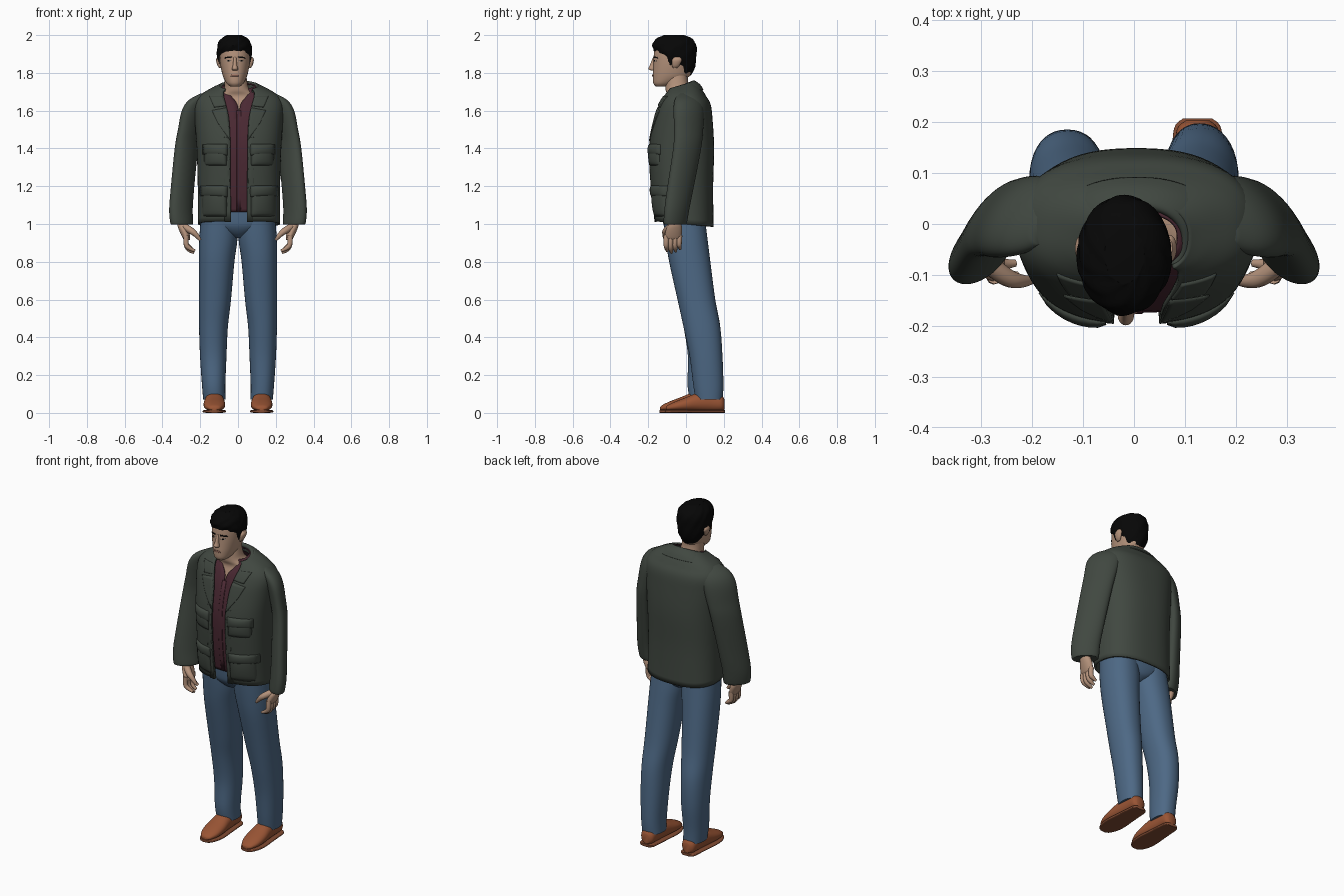
import bpy, bmesh, math
from mathutils import Vector

cube = bpy.data.objects.get("Cube")
if cube:
    bpy.data.objects.remove(cube, do_unlink=True)


def material(name, rgb):
    m = bpy.data.materials.new(name)
    m.use_nodes = True
    m.diffuse_color = (*rgb, 1)
    bsdf = m.node_tree.nodes["Principled BSDF"]
    bsdf.inputs["Base Color"].default_value = (*rgb, 1)
    bsdf.inputs["Roughness"].default_value = 0.8
    return m


JACKET = material("olive_cloth", (0.052, 0.064, 0.052))
SHIRT = material("maroon_cloth", (0.07, 0.022, 0.033))
JEANS = material("blue_denim", (0.075, 0.14, 0.235))
SKIN = material("skin", (0.46, 0.29, 0.2))
HAIR = material("black_hair", (0.002, 0.002, 0.002))
LEATHER = material("brown_leather", (0.32, 0.09, 0.035))
SOLE = material("brown_sole", (0.22, 0.07, 0.032))
LIP = material("lips", (0.33, 0.16, 0.12))
EYE = material("eye_white", (0.4, 0.33, 0.28))


def make(name, verts, faces, mat, recalc=True, thick=0):
    mesh = bpy.data.meshes.new(name)
    mesh.from_pydata(verts, [], faces)
    bm = bmesh.new()
    bm.from_mesh(mesh)
    bmesh.ops.remove_doubles(bm, verts=bm.verts, dist=0.0001)
    if recalc:
        bmesh.ops.recalc_face_normals(bm, faces=bm.faces)
    bm.to_mesh(mesh)
    bm.free()
    mesh.materials.append(mat)
    for p in mesh.polygons:
        p.use_smooth = True
    mesh.set_sharp_from_angle(angle=math.radians(50))
    ob = bpy.data.objects.new(name, mesh)
    bpy.context.collection.objects.link(ob)
    if thick:
        mod = ob.modifiers.new("thickness", "SOLIDIFY")
        mod.thickness, mod.offset = thick, 0


def dense(rows, n=5):
    """Smooth spline through the rows of a profile."""
    vs = [Vector(r) for r in rows]
    out = []
    for i in range(len(vs) - 1):
        a, b, c, d = vs[max(i - 1, 0)], vs[i], vs[i + 1], vs[min(i + 2, len(vs) - 1)]
        for k in range(n):
            t = k / n
            out.append(b + (c - a) * (t / 2) + (a * 2 - b * 5 + c * 4 - d) * (t * t / 2)
                       + (b * 3 - a - c * 3 + d) * (t ** 3 / 2))
    return out + [vs[-1]]


def spow(v, e):
    return math.copysign(abs(v) ** e, v)


def loft(name, rows, mat, p=2.0, along="z", is_open=False, seg=40, thick=0, skew=0):
    """Rows: height, centre x, centre y, radius x, radius y [, front gap, tilt]."""
    rings = dense(rows)
    verts, faces = [], []
    for r in rings:
        h, cx, cy, rx, ry = r[:5]
        gap, tilt = (max(r[5], 0), r[6]) if is_open else (0, 0)
        start = math.asin(min(gap / rx, 1) ** (p / 2))
        for j in range(seg):
            a = start + (2 * math.pi - 2 * start) * j / (seg - 1 if is_open else seg)
            dx, dy = rx * spow(math.sin(a), 2 / p), -ry * spow(math.cos(a), 2 / p)
            x, y = cx + dx - skew * dy, cy + dy
            verts.append((x, y, h + tilt * dy) if along == "z" else (x, h, y))
    for i in range(len(rings) - 1):
        for j in range(seg - 1 if is_open else seg):
            k = (j + 1) % seg
            faces.append((i * seg + j, i * seg + k, (i + 1) * seg + k, (i + 1) * seg + j))
    if not is_open:
        faces += [tuple(range(seg)), tuple(range(len(verts) - seg, len(verts)))]
    make(name, verts, faces, mat, not is_open, thick)


def profile(rings, z):
    for a, b in zip(rings, rings[1:]):
        if a[0] <= z <= b[0]:
            return a.lerp(b, (z - a[0]) / (b[0] - a[0]))
    return rings[0] if z < rings[0][0] else rings[-1]


def patch(name, corners, rings, p, mat, side=1, lift=0.004, puff=0, n=8):
    """Four-cornered plate (x, z) laid on the front of a lofted body."""
    a, b, c, d = [Vector(q) for q in corners]
    verts = []
    for i in range(n + 1):
        for j in range(n + 1):
            u, v = i / n, j / n
            x, z = a.lerp(b, u).lerp(d.lerp(c, u), v)
            r = profile(rings, z)
            y = r[2] - r[4] * max(1 - abs(x / r[3]) ** p, 0) ** (1 / p)
            bulge = puff * (16 * u * (1 - u) * v * (1 - v)) ** 0.5
            verts.append((r[1] + side * x, y - lift - bulge, z))
    faces = [(i * (n + 1) + j, (i + 1) * (n + 1) + j, (i + 1) * (n + 1) + j + 1, i * (n + 1) + j + 1)
             for i in range(n) for j in range(n)]
    make(name, verts, faces, mat, True, 2 * lift)


def tube(name, points, radii, mat):
    cu = bpy.data.curves.new(name, "CURVE")
    cu.dimensions, cu.bevel_depth, cu.bevel_resolution, cu.use_fill_caps = "3D", 1, 3, True
    sp = cu.splines.new("NURBS")
    sp.points.add(len(points) - 1)
    sp.use_endpoint_u, sp.order_u = True, 3
    for q, co, r in zip(sp.points, points, radii):
        q.co, q.radius = (*co, 1), r
    ob = bpy.data.objects.new(name, cu)
    bpy.context.collection.objects.link(ob)
    cu.materials.append(mat)


# Jacket body with open front, folded collar, shirt below it
P = 2.5
C = 0.005
jacket = [(1.0, C, -.01, .212, .15, .042, -.1), (1.2, C, -.022, .212, .16, .045, 0),
          (1.4, C, -.024, .218, .167, .045, 0), (1.55, C, -.015, .228, .15, .052, 0),
          (1.63, C, -.007, .23, .132, .068, 0), (1.675, C, -.007, .205, .108, .08, 0),
          (1.71, C, -.012, .15, .085, .08, .1), (1.73, C, -.028, .1, .068, .07, .3)]
loft("jacket_body", jacket, JACKET, P, is_open=True, seg=64, thick=.012)
loft("jacket_collar", [(1.69, C, -.03, .094, .068, .07, .4), (1.722, C, -.033, .092, .066, .07, .4),
                       (1.726, C, -.031, .102, .074, .076, .4), (1.71, C, -.022, .134, .092, .088, .3),
                       (1.69, C, -.015, .164, .104, .1, .2)],
     JACKET, 2.2, is_open=True, seg=48, thick=.008)
shirt_gap = [0, 0, 0, 0, .008, .04, .05, .05]
shirt = [(z + (.05 if i == 0 else 0), x, y, rx - .02, ry - .02, g, t)
         for i, ((z, x, y, rx, ry, _, t), g) in enumerate(zip(jacket, shirt_gap))]
loft("shirt", shirt, SHIRT, P, is_open=True, seg=64, thick=.006)
patch("shirt_placket", [(-.012, 1.07), (.012, 1.07), (.012, 1.6), (-.012, 1.6)],
      dense(shirt), P, SHIRT, lift=.003)

# Neck and upper chest
loft("neck", [(1.52, C, -.02, .16, .115), (1.62, C, -.012, .16, .1), (1.675, 0, -.022, .12, .075),
              (1.71, -.006, -.042, .07, .066), (1.76, -.012, -.05, .06, .06),
              (1.82, -.015, -.045, .058, .06)], SKIN, 2.2)

# Pelvis, narrowing to the crotch between the legs
loft("jeans_seat", [(.925, 0, .0, .02, .05), (.945, 0, 0, .07, .085), (.98, 0, -.006, .16, .107),
                    (1.02, 0, -.01, .193, .113), (1.12, 0, -.015, .19, .115)], JEANS, 2.3)

rings = dense(jacket)
for s, label in ((1, "left_"), (-1, "right_")):
    # Lapels and pockets
    patch(label + "lapel", [(.045, 1.44), (.065, 1.615), (.142, 1.6), (.108, 1.53)], rings, P, JACKET, s, .005)
    patch(label + "collar_point", [(.068, 1.625), (.088, 1.675), (.155, 1.675), (.13, 1.617)],
          rings, P, JACKET, s, .006)
    patch(label + "placket", [(.043, 1.01), (.075, 1.01), (.078, 1.46), (.045, 1.46)], rings, P, JACKET, s, .003)
    for kind, x0, x1, z0, z1 in (("chest", .065, .185, 1.31, 1.4), ("hip", .065, .2, 1.04, 1.18)):
        patch(label + kind + "_pocket", [(x0, z0), (x1, z0), (x1, z1), (x0, z1)],
              rings, P, JACKET, s, .003, .013)
        patch(label + kind + "_flap", [(x0 - .004, z1 - .035), (x1 + .003, z1 - .03), (x1 + .003, z1 + .02),
                                       (x0 - .004, z1 + .02)], rings, P, JACKET, s, .005, .012)

    # Sleeve, its section slanting back towards the shoulder blade
    loft(label + "sleeve", [(.998, s * .297, -.057, .044, .05), (1.005, s * .298, -.057, .052, .061),
                            (1.08, s * .302, -.048, .053, .066), (1.2, s * .293, -.028, .051, .07),
                            (1.4, s * .273, .006, .05, .074), (1.5, s * .254, .014, .051, .077),
                            (1.6, s * .227, .014, .058, .08), (1.655, s * .196, .01, .056, .07),
                            (1.69, s * .16, .005, .035, .045)], JACKET, skew=.5 * s)

    # Hand
    loft(label + "palm", [(.915, s * .27, -.07, .014, .036), (.93, s * .274, -.069, .021, .044),
                          (.97, s * .287, -.063, .026, .043), (1.0, s * .296, -.057, .026, .033),
                          (1.04, s * .298, -.055, .024, .03)], SKIN, seg=24)
    for i, name in enumerate(("index", "middle", "ring", "little")):
        y, tip = -.103 + i * .023, (.858, .848, .855, .868)[i]
        tube(label + name + "_finger", [(s * .274, y, .94), (s * .279, y - .003, .895), (s * .26, y, tip + .012),
                                        (s * (.228 + i * .005), y + .003, tip)],
             [.015, .014, .012, .007], SKIN)
    tube(label + "thumb", [(s * .283, -.08, .985), (s * .253, -.106, .968), (s * .222, -.114, .945),
                           (s * .2, -.11, .915)], [.019, .019, .014, .008], SKIN)

    # Trouser leg; the right foot stands a little ahead
    d = 0 if s > 0 else -.03
    loft(label + "trouser_leg", [(.07, s * .125, .122 + d, .059, .072), (.15, s * .129, .118 + d, .062, .08),
                                 (.3, s * .131, .106 + d * .3, .07, .087), (.45, s * .13, .085, .076, .097),
                                 (.6, s * .122, .055, .085, .1), (.8, s * .113, .02, .094, .109),
                                 (.92, s * .104, .003, .101, .111), (1.03, s * .1, -.01, .097, .11)], JEANS, 2.2)

    # Shoe with low tapering toe
    plan = [(-.107, .016, .022, .008), (-.095, .034, .027, .015), (-.055, .052, .035, .026), (.0, .057, .045, .037),
            (.06, .052, .056, .049), (.13, .046, .06, .053), (.185, .041, .052, .043), (.203, .024, .045, .028)]
    loft(label + "shoe", [(y + d, s * .125, z, w, h) for y, w, z, h in plan], LEATHER, 2.2, "y")
    loft(label + "sole", [(y * 1.02 + d, s * .125, .008, w + .005, .008) for y, w, z, h in plan], SOLE, 4, "y")

# Head
X = -.016
head = [(1.728, X, -.125, .026, .035), (1.745, X, -.113, .045, .06), (1.78, X, -.08, .063, .096),
        (1.82, X, -.07, .073, .104), (1.86, X, -.065, .079, .107), (1.9, X, -.063, .081, .107),
        (1.94, X, -.06, .079, .103), (1.972, X, -.06, .062, .084), (1.992, X, -.06, .028, .04)]
loft("head", head, SKIN, 2.15)
face = dense(head)
loft("nose", [(1.812, X, -.176, .012, .008), (1.822, X, -.18, .016, .019), (1.842, X, -.175, .011, .016),
              (1.885, X, -.166, .007, .008)], SKIN, seg=20)
patch("mouth", [(-.022, 1.782), (.022, 1.782), (.016, 1.791), (-.016, 1.791)], face, 2.15, LIP, lift=.002)
for s, label in ((1, "left_"), (-1, "right_")):
    patch(label + "eye", [(.02, 1.861), (.046, 1.86), (.042, 1.868), (.024, 1.868)], face, 2.15, EYE, s, .001)
    patch(label + "iris", [(.029, 1.861), (.038, 1.861), (.038, 1.868), (.029, 1.868)], face, 2.15, HAIR, s, .002)
    patch(label + "eyebrow", [(.016, 1.881), (.054, 1.877), (.05, 1.884), (.017, 1.888)], face, 2.15, HAIR, s, .0015)
    ear = [(1.825, X + s * .076, -.058, .006, .01), (1.84, X + s * .082, -.054, .011, .02),
           (1.868, X + s * .087, -.048, .013, .026), (1.885, X + s * .085, -.046, .007, .014)]
    loft(label + "ear", ear, SKIN, seg=20)

# Hair shell whose lower edge follows the hairline round the head
hairline = [Vector(v) for v in ((0, 1.918), (.6, 1.912), (1.0, 1.9), (1.22, 1.88), (1.36, 1.835), (1.5, 1.845),
                                (1.62, 1.885), (1.85, 1.84), (2.3, 1.795), (3.15, 1.785))]
SEG, ROWS = 72, 14
verts, faces = [], []
for i in range(ROWS + 1):
    t = math.sin(i / ROWS * math.pi / 2)
    for j in range(SEG):
        a = 2 * math.pi * j / SEG
        low = profile(hairline, min(a, 2 * math.pi - a))[1]
        z = low + (1.992 - low) * t
        r = profile(face, z)
        grow = .003 + .008 * min(1, i / 2) + .002 * math.sin(9 * a + 5 * i) * (i < ROWS)
        quiff = .006 * max(math.cos(a), 0) * (i > 2)
        verts.append((r[1] - .003 + (r[3] + grow) * math.sin(a),
                      r[2] - (r[4] + grow + quiff) * math.cos(a), z + .008 * t))
for i in range(ROWS):
    for j in range(SEG):
        k = (j + 1) % SEG
        faces.append((i * SEG + j, i * SEG + k, (i + 1) * SEG + k, (i + 1) * SEG + j))
faces.append(tuple(range(ROWS * SEG, (ROWS + 1) * SEG)))
make("hair", verts, faces, HAIR)
